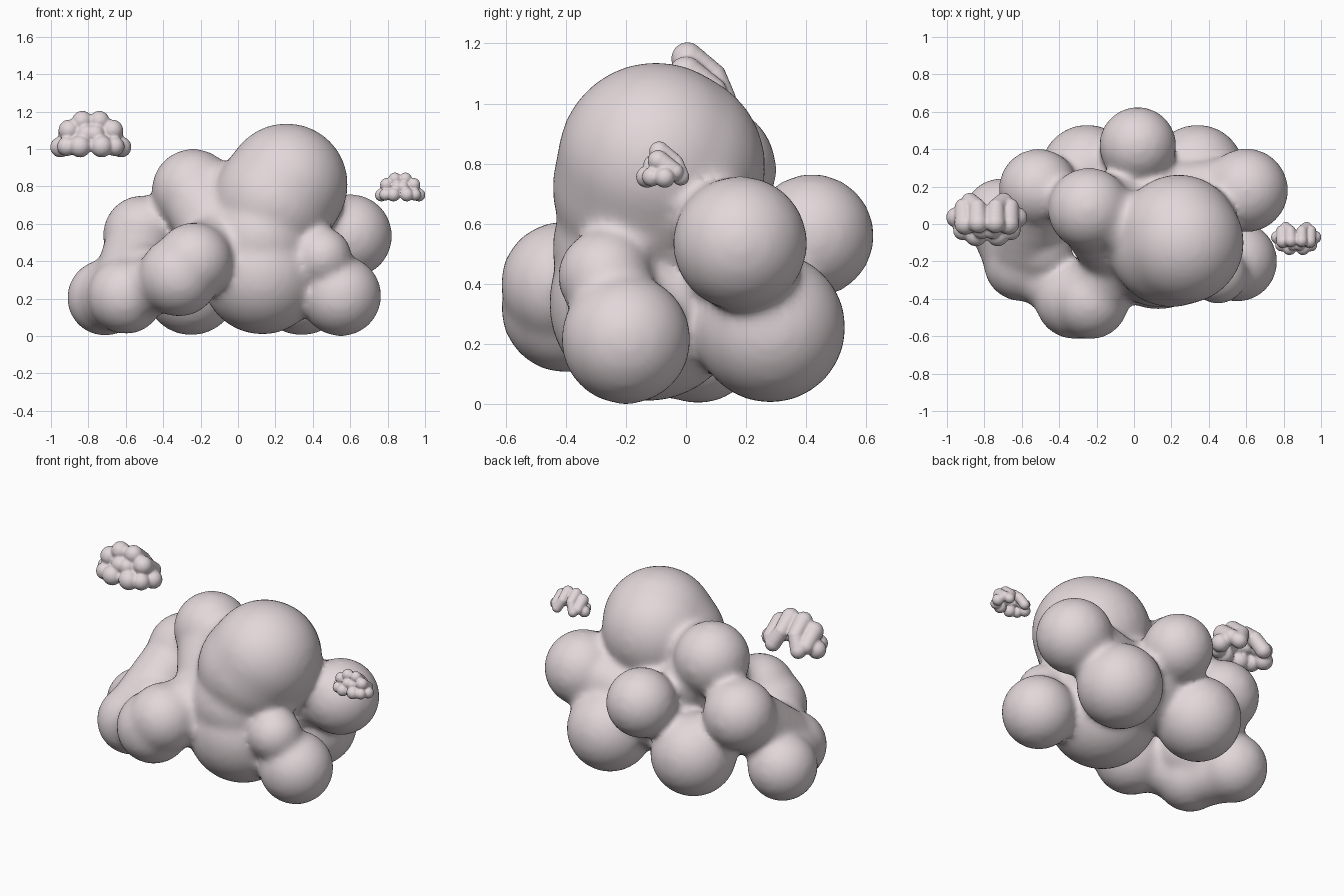
import bpy, bmesh
from mathutils import Vector, Matrix

if "Cube" in bpy.data.objects:
    bpy.data.objects.remove(bpy.data.objects["Cube"])

mat = bpy.data.materials.new("pale_pink_white")
mat.diffuse_color = (0.76, 0.68, 0.70, 1)
mat.use_nodes = True
mat.node_tree.nodes["Principled BSDF"].inputs["Base Color"].default_value = mat.diffuse_color


def chain(a, b, steps=4):
    """Intermediate spheres that bridge two puffs (x, y, z, r)."""
    a, b = Vector(a), Vector(b)
    return [tuple(a.lerp(b, i / steps)) for i in range(1, steps)]


def cloud(name, puffs, voxel, smooth):
    """Fuse a set of spheres into one softly blended skin."""
    bm = bmesh.new()
    for x, y, z, r in puffs:
        bmesh.ops.create_icosphere(bm, subdivisions=4, radius=r,
                                   matrix=Matrix.Translation((x, y, z)))
    me = bpy.data.meshes.new(name)
    bm.to_mesh(me)
    bm.free()
    ob = bpy.data.objects.new(name, me)
    bpy.context.collection.objects.link(ob)
    me.materials.append(mat)
    rm = ob.modifiers.new("fuse", 'REMESH')
    rm.mode = 'VOXEL'
    rm.voxel_size = voxel
    rm.use_smooth_shade = True
    sm = ob.modifiers.new("soften", 'SMOOTH')
    sm.factor = 0.5
    sm.iterations = smooth
    return ob


# Main cloud puffs
crown = (0.26, -0.10, 0.81, 0.328)
crown_low = (0.20, -0.11, 0.72, 0.335)
second = (-0.24, 0.08, 0.78, 0.222)
back_top = (0.02, 0.42, 0.56, 0.207)
right_high = (0.60, 0.18, 0.535, 0.225)
back_right = (0.34, 0.28, 0.255, 0.252)
back_left = (-0.25, 0.28, 0.255, 0.252)
left_high = (-0.51, 0.19, 0.54, 0.213)
left_low = (-0.71, 0.04, 0.205, 0.205)
left_front = (-0.60, -0.21, 0.215, 0.205)
front_low = (-0.315, -0.40, 0.32, 0.217)
front_high = (-0.235, -0.41, 0.40, 0.208)
right_low = (0.55, -0.20, 0.215, 0.217)
right_mid = (0.45, -0.27, 0.425, 0.158)
base = (0.13, -0.13, 0.335, 0.327)
core = (0.06, 0.14, 0.42, 0.27)
inner = (-0.08, -0.16, 0.50, 0.21)

puffs = [crown, crown_low, second, back_top, right_high, back_right, back_left,
         left_high, left_low, left_front, front_low, front_high, right_low,
         right_mid, base, core, inner, (0.13, -0.15, 0.52, 0.295),
         (0.24, -0.06, 0.79, 0.325), (-0.50, -0.14, 0.32, 0.17)]
puffs += chain(crown, crown_low, 3)
# Slimmer necks between neighbouring puffs
for a, b, r in ((left_high, left_front, 0.19), (second, core, 0.17),
                (right_high, core, 0.18), (second, inner, 0.20),
                (right_low, base, 0.13), (right_mid, right_low, 0.12),
                (right_mid, base, 0.13), (front_high, inner, 0.18),
                (second, crown_low, 0.18), (left_front, front_low, 0.16),
                (left_low, left_front, 0.19)):
    puffs += chain(a[:3] + (r,), b[:3] + (r,), 7)
cloud("main_cloud", puffs, 0.02, 16)

# Small cloud: one half of the puffs, mirrored in x
half = [(0.162, 0.015, -0.07, 0.055), (0.058, -0.08, -0.066, 0.059),
        (0.128, -0.055, -0.066, 0.052), (0.116, -0.02, 0.02, 0.057),
        (0.046, -0.015, 0.07, 0.054), (0.125, 0.07, -0.04, 0.047),
        (0.09, 0.10, -0.066, 0.047), (0.05, 0.07, 0.01, 0.045),
        (0.025, -0.05, 0.0, 0.05), (0.06, -0.01, 0.0, 0.045)]
half += chain(half[4], half[7]) + chain(half[3], half[5]) + chain(half[7], half[6])


def small_cloud(name, centre, s):
    pts = [(centre[0] + m * x * s, centre[1] + y * s, centre[2] + z * s, r * s)
           for x, y, z, r in half for m in (-1, 1)]
    cloud(name, pts, 0.008 * s, 3)


small_cloud("left_small_cloud", (-0.787, 0.02, 1.08), 1.0)
small_cloud("right_small_cloud", (0.867, -0.08, 0.797), 0.62)
